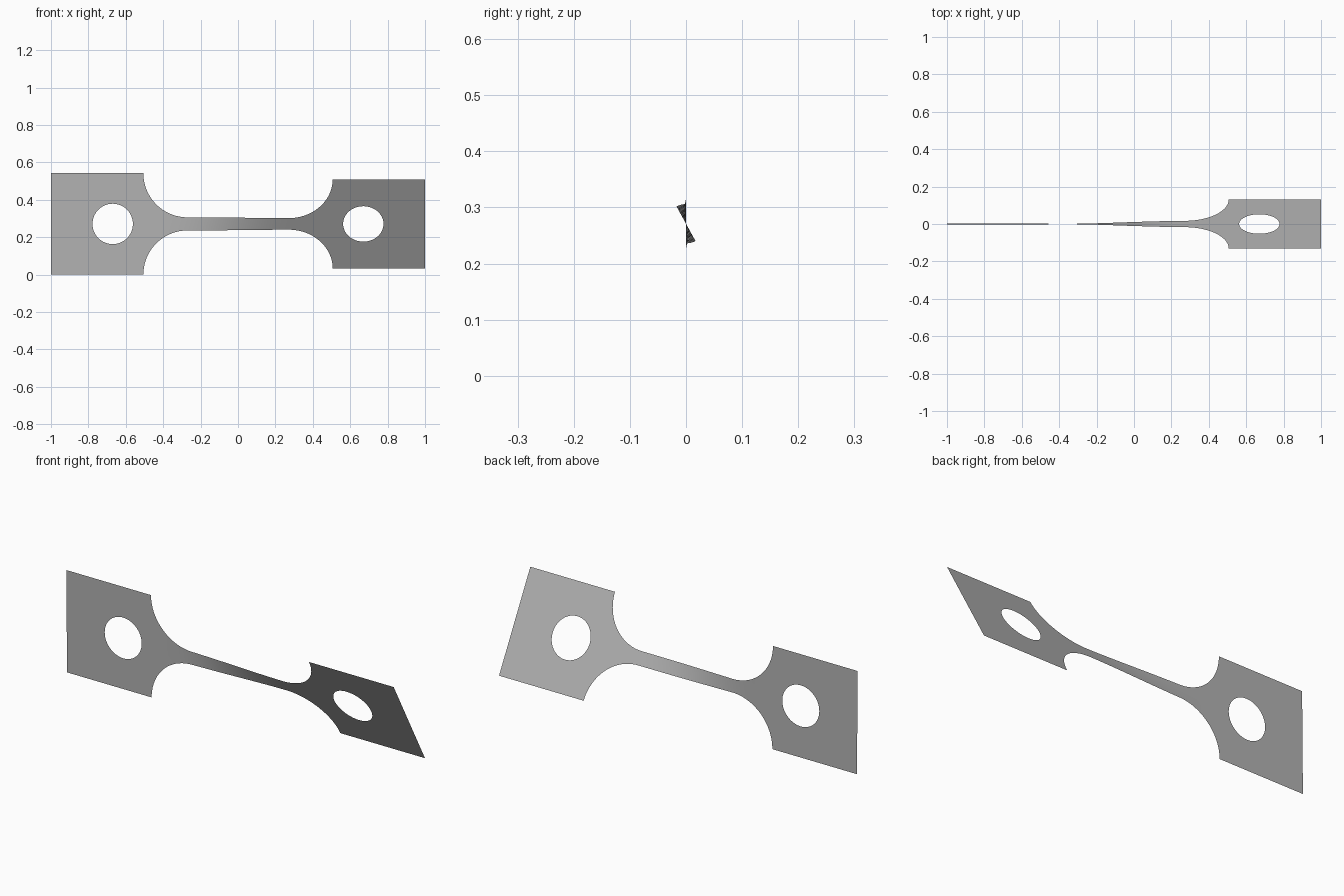
import bpy, bmesh
from math import sin, cos, pi, radians, atan2, sqrt

HALF = 0.271        # half width of the grips, also the axis height
NECK = 0.035        # half width of the gauge section
FILLET = HALF - NECK
FILLET_X = 0.27     # where the fillets begin
SHOULDER = FILLET_X + FILLET
HOLE_X, HOLE_R = 0.67, 0.108

cube = bpy.data.objects.get("Cube")
if cube:
    bpy.data.objects.remove(cube)

steel = bpy.data.materials.new("plain grey metal")
steel.use_nodes = True
grey = (0.45, 0.45, 0.45, 1)
steel.diffuse_color = grey
steel.node_tree.nodes["Principled BSDF"].inputs["Base Color"].default_value = grey


def twisted(x, w):
    """Place a point of the flat sheet, turned about the long axis."""
    t = min(max((x + 0.4) / 0.7, 0), 1)
    a = radians(0.6 + 28.2 * t * t * (3 - 2 * t))
    return (x, -w * sin(a), HALF + w * cos(a))


def sheet(name, rows):
    """Skin a grid of (x, width) rows into a thin smooth sheet."""
    bm = bmesh.new()
    grid = [[bm.verts.new(twisted(*p)) for p in row] for row in rows]
    for a, b in zip(grid, grid[1:]):
        for i in range(len(a) - 1):
            bm.faces.new((a[i], b[i], b[i + 1], a[i + 1]))
    bmesh.ops.remove_doubles(bm, verts=bm.verts, dist=1e-5)
    for f in bm.faces:
        f.smooth = True
    mesh = bpy.data.meshes.new(name)
    bm.to_mesh(mesh)
    bm.free()
    mesh.materials.append(steel)
    obj = bpy.data.objects.new(name, mesh)
    bpy.context.collection.objects.link(obj)


# Neck: narrow gauge section with a quarter-circle fillet at each end
arc = [pi / 2 * i / 24 for i in range(25)]
right = [(FILLET_X + FILLET * sin(a), HALF - FILLET * cos(a)) for a in arc]
left = [(-x, w) for x, w in reversed(right)]
middle = [(FILLET_X * i / 16, NECK) for i in range(-15, 16)]
sheet("twisted_neck", [[(x, w * k / 4) for k in range(-4, 5)]
                       for x, w in left + middle + right])

# Grips: rectangular plates with a round hole, made as rings of rays
inner, outer = HOLE_X - SHOULDER, 1 - HOLE_X
corners = [atan2(s * HALF, x) % (2 * pi) for x in (-inner, outer) for s in (-1, 1)]
angles = sorted([2 * pi * i / 64 for i in range(64)] + corners)
angles.append(angles[0])
for name, side in (("left_grip", 1), ("right_grip", -1)):
    rows = []
    for a in angles:
        c, s = cos(a), sin(a)
        reach = min((outer if c > 0 else inner) / max(abs(c), 1e-6),
                    HALF / max(abs(s), 1e-6))
        rows.append([(side * (HOLE_X + c * r), side * s * r)
                     for r in (HOLE_R, reach)])
    sheet(name, rows)
